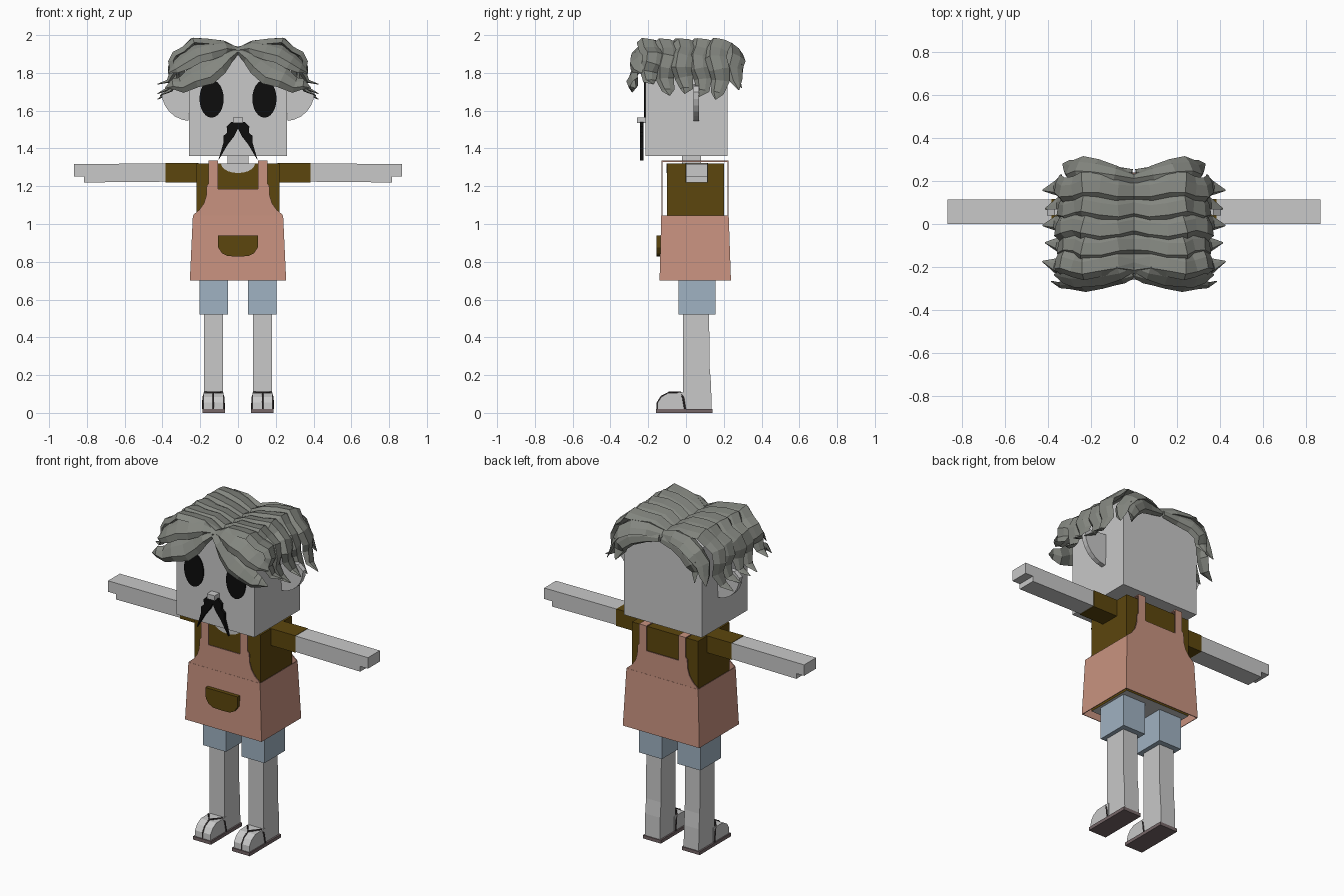
import bpy, bmesh, math
from mathutils import Vector

cube = bpy.data.objects.get("Cube")
if cube:
    bpy.data.objects.remove(cube, do_unlink=True)


def material(name, r, g, b):
    m = bpy.data.materials.new(name)
    m.use_nodes = True
    m.diffuse_color = (r, g, b, 1)
    node = m.node_tree.nodes["Principled BSDF"]
    node.inputs["Base Color"].default_value = (r, g, b, 1)
    node.inputs["Roughness"].default_value = 0.9
    return m


SKIN = material("pale grey skin", 0.58, 0.58, 0.58)
HAIR = material("grey hair", 0.23, 0.24, 0.215)
BLACK = material("black", 0.004, 0.004, 0.004)
SHIRT = material("brown cloth", 0.107, 0.061, 0.004)
APRON = material("salmon apron", 0.58, 0.29, 0.215)
SHORTS = material("light blue denim", 0.35, 0.445, 0.54)
SOLE = material("mauve sole", 0.18, 0.135, 0.14)
STRAP = material("dark strap", 0.05, 0.04, 0.042)


def finish(name, bm, mat, mirror=False):
    bmesh.ops.recalc_face_normals(bm, faces=bm.faces[:])
    me = bpy.data.meshes.new(name)
    bm.to_mesh(me)
    bm.free()
    me.materials.append(mat)
    ob = bpy.data.objects.new(name, me)
    bpy.context.collection.objects.link(ob)
    if mirror:
        ob.modifiers.new("mirror", "MIRROR").use_mirror_merge = False
    return ob


def prism(name, pts, axis, a, b, mat, mirror=False):
    """Extrude a 2D outline: (x, z) along y, or (y, z) along x."""
    bm = bmesh.new()
    place = (lambda p, d: (p[0], d, p[1])) if axis == "y" else (lambda p, d: (d, p[0], p[1]))
    near = [bm.verts.new(place(p, a)) for p in pts]
    far = [bm.verts.new(place(p, b)) for p in pts]
    bm.faces.new(near)
    bm.faces.new(far[::-1])
    for i in range(len(pts)):
        j = (i + 1) % len(pts)
        bm.faces.new((near[i], near[j], far[j], far[i]))
    return finish(name, bm, mat, mirror)


def box(name, x0, x1, y0, y1, z0, z1, mat, mirror=False):
    return prism(name, [(x0, z0), (x1, z0), (x1, z1), (x0, z1)], "y", y0, y1, mat, mirror)


def both(half):
    """Complete a half outline across x = 0."""
    return half + [(-x, z) for x, z in reversed(half)]


def arc(cx, cz, rx, rz, a0, a1, n):
    angles = [math.radians(a0 + (a1 - a0) * i / n) for i in range(n + 1)]
    return [(cx + rx * math.cos(t), cz + rz * math.sin(t)) for t in angles]


# Head, neck and ears
box("head", -0.26, 0.26, -0.215, 0.22, 1.36, 1.9, SKIN)
box("neck", -0.055, 0.055, -0.02, 0.08, 1.31, 1.37, SKIN)
ear = arc(0.25, 1.7, 0.155, 0.155, -85, 0, 6) + [(0.37, 1.73), (0.25, 1.74)]
prism("ear", ear, "y", 0.04, 0.07, SKIN, True)

# Face
prism("eye", arc(0.14, 1.663, 0.064, 0.1, 0, 345, 23), "y", -0.223, -0.214, BLACK, True)
box("nose", -0.026, 0.026, -0.26, -0.21, 1.535, 1.565, SKIN)
whisker = [(0, 1.54), (0.035, 1.54), (0.06, 1.515), (0.057, 1.485), (0.078, 1.465),
           (0.077, 1.43), (0.105, 1.335), (0.055, 1.42), (0.02, 1.465), (0, 1.505)]
prism("moustache", whisker, "y", -0.243, -0.226, BLACK, True)

# Shirt with neckline and sleeves
torso = box("shirt", -0.22, 0.22, -0.1, 0.2, 0.715, 1.32, SHIRT)
torso.data.materials.append(SKIN)
for f in torso.data.polygons:
    if f.normal.z < -0.9:
        f.material_index = 1
prism("neckline", arc(0, 1.32, 0.09, 0.05, 180, 360, 10), "y", -0.104, -0.098, SKIN)
box("sleeve", 0.21, 0.384, -0.002, 0.116, 1.22, 1.322, SHIRT, True)

# Arms with a notched hand
arm = [(0.38, 1.224), (0.815, 1.22), (0.815, 1.252), (0.867, 1.252), (0.867, 1.318), (0.38, 1.32)]
prism("arm", arm, "y", 0, 0.113, SKIN, True)

# Apron skirt, open at top and bottom
bm = bmesh.new()
rings = []
for x, y0, y1, z in ((0.255, -0.14, 0.238, 0.7), (0.239, -0.131, 0.226, 1.045)):
    rings.append([bm.verts.new(p) for p in ((-x, y0, z), (x, y0, z), (x, y1, z), (-x, y1, z))])
for i in range(4):
    j = (i + 1) % 4
    bm.faces.new((rings[0][i], rings[0][j], rings[1][j], rings[1][i]))
skirt = finish("apron_skirt", bm, APRON)
solid = skirt.modifiers.new("wall", "SOLIDIFY")
solid.thickness = 0.006

# Apron bib with straps, front and back
bib = [(0, 1.03), (0.238, 1.03), (0.235, 1.05), (0.205, 1.075), (0.18, 1.11), (0.168, 1.15),
       (0.165, 1.205), (0.155, 1.215), (0.155, 1.335), (0.106, 1.335), (0.106, 1.185), (0, 1.185)]
for side, y in (("front", -0.13), ("back", 0.219)):
    prism("bib_" + side, both(bib), "y", y, y + 0.006, APRON)
box("shoulder_strap", 0.106, 0.155, -0.125, 0.22, 1.329, 1.335, APRON, True)
pocket = both([(0, 0.828), (0.055, 0.83), (0.085, 0.845), (0.105, 0.875), (0.107, 0.938)])
prism("pocket", pocket, "y", -0.157, -0.13, SHIRT)

# Shorts and legs
box("shorts_leg", 0.052, 0.204, -0.04, 0.155, 0.52, 0.74, SHORTS, True)
leg = [(-0.015, 0.015), (0.135, 0.015), (0.133, 0.15), (0.125, 0.24), (0.122, 0.54), (-0.015, 0.54)]
prism("leg", leg, "x", 0.079, 0.179, SKIN, True)

# Feet and sandals
foot = [(0.0, 0.018), (-0.152, 0.018), (-0.15, 0.055), (-0.13, 0.085), (-0.095, 0.105), (0.0, 0.108)]
prism("foot", foot, "x", 0.078, 0.182, SKIN, True)
box("sandal_sole", 0.07, 0.189, -0.158, 0.14, 0, 0.02, SOLE, True)


def strip(name, pts, radius):
    cu = bpy.data.curves.new(name, "CURVE")
    cu.dimensions = "3D"
    cu.bevel_depth = radius
    cu.bevel_resolution = 0
    sp = cu.splines.new("POLY")
    sp.points.add(len(pts) - 1)
    for p, co in zip(sp.points, pts):
        p.co = (*co, 1)
    cu.materials.append(STRAP)
    ob = bpy.data.objects.new(name, cu)
    bpy.context.collection.objects.link(ob)


for s, side in ((1, "left"), (-1, "right")):
    strip("instep_strap_" + side, [(s * x, y, z) for x, y, z in (
        (0.074, -0.005, 0.02), (0.076, -0.015, 0.08), (0.084, -0.03, 0.109), (0.13, -0.09, 0.11),
        (0.176, -0.03, 0.109), (0.184, -0.015, 0.08), (0.186, -0.005, 0.02))], 0.005)
    strip("toe_strap_" + side, [(s * 0.13, y, z) for y, z in (
        (-0.09, 0.108), (-0.13, 0.087), (-0.151, 0.055), (-0.153, 0.018))], 0.004)

# Hair: faceted locks swept along a path
SECTION = ((-1, 0), (-0.55, 1), (0.35, 0.7), (1, 0), (0, -0.6))


def lock(name, path, across, widths, thick):
    bm = bmesh.new()
    path = [Vector(p) for p in path]
    across = Vector(across).normalized()
    last = len(path) - 1
    rings = []
    for i, p in enumerate(path):
        tangent = (path[min(i + 1, last)] - path[max(i - 1, 0)]).normalized()
        up = across.cross(tangent).normalized()
        wide = tangent.cross(up)
        if up.dot(p - Vector((0, 0, 1.6))) < 0:
            up = -up
        t = thick * (1 if i < last - 1 else 0.5 if i < last else 0.1)
        rings.append([bm.verts.new(p + wide * u * widths[i] + up * v * t) for u, v in SECTION])
    for a, b in zip(rings, rings[1:]):
        for i in range(5):
            j = (i + 1) % 5
            bm.faces.new((a[i], a[j], b[j], b[i]))
    bm.faces.new(rings[0])
    bm.faces.new(rings[-1][::-1])
    return finish(name, bm, HAIR, True)


# Locks falling over the sides
fall = [(0, 1.905), (0.08, 1.945), (0.16, 1.955), (0.235, 1.96), (0.275, 1.92), (0.325, 1.885),
        (0.345, 1.83), (0.335, 1.775), (0.365, 1.715), (0.425, 1.69)]
taper = [0.055, 0.06, 0.062, 0.062, 0.06, 0.058, 0.055, 0.048, 0.034, 0.003]
for n, (y, drop) in enumerate(((-0.185, -0.05), (-0.1, 0.01), (-0.01, 0.0), (0.08, 0.015), (0.17, 0.03))):
    path = []
    for i, (x, z) in enumerate(fall):
        wave = 0.014 * math.sin(1.5 * i + n)
        path.append((x - 0.012 * (n % 2) * (i > 3), y + wave, z - drop * max(0, i - 4) / 5))
    lock("side_lock_%d" % n, path, (0, 1, 0), taper, 0.026)

# Fringe parted in the middle
lock("fringe_upper", [(0, -0.19, 1.915), (0.07, -0.225, 1.935), (0.15, -0.245, 1.92), (0.22, -0.25, 1.9),
                      (0.28, -0.255, 1.86), (0.33, -0.25, 1.83), (0.37, -0.235, 1.80)],
     (0, 0.6, 0.8), [0.02, 0.045, 0.065, 0.065, 0.06, 0.045, 0.005], 0.025)
lock("fringe_lower", [(0.005, -0.225, 1.91), (0.055, -0.245, 1.885), (0.105, -0.25, 1.845),
                      (0.165, -0.265, 1.8), (0.235, -0.28, 1.775), (0.3, -0.27, 1.735),
                      (0.345, -0.28, 1.74), (0.385, -0.265, 1.72)],
     (0.25, 0.3, 0.8), [0.012, 0.04, 0.062, 0.07, 0.06, 0.045, 0.03, 0.003], 0.026)

# Back locks framing the nape
lock("back_upper", [(0, 0.21, 1.91), (0.09, 0.235, 1.93), (0.18, 0.255, 1.925), (0.25, 0.265, 1.88),
                    (0.29, 0.25, 1.82), (0.31, 0.265, 1.76), (0.33, 0.28, 1.71)],
     (0, 0.8, -0.5), [0.025, 0.045, 0.055, 0.055, 0.05, 0.035, 0.003], 0.024)
lock("back_lower", [(0.01, 0.235, 1.895), (0.1, 0.25, 1.885), (0.18, 0.275, 1.865), (0.235, 0.285, 1.82),
                    (0.25, 0.27, 1.775), (0.265, 0.295, 1.72)],
     (0.4, 0.2, 0.8), [0.02, 0.035, 0.045, 0.045, 0.035, 0.003], 0.022)
